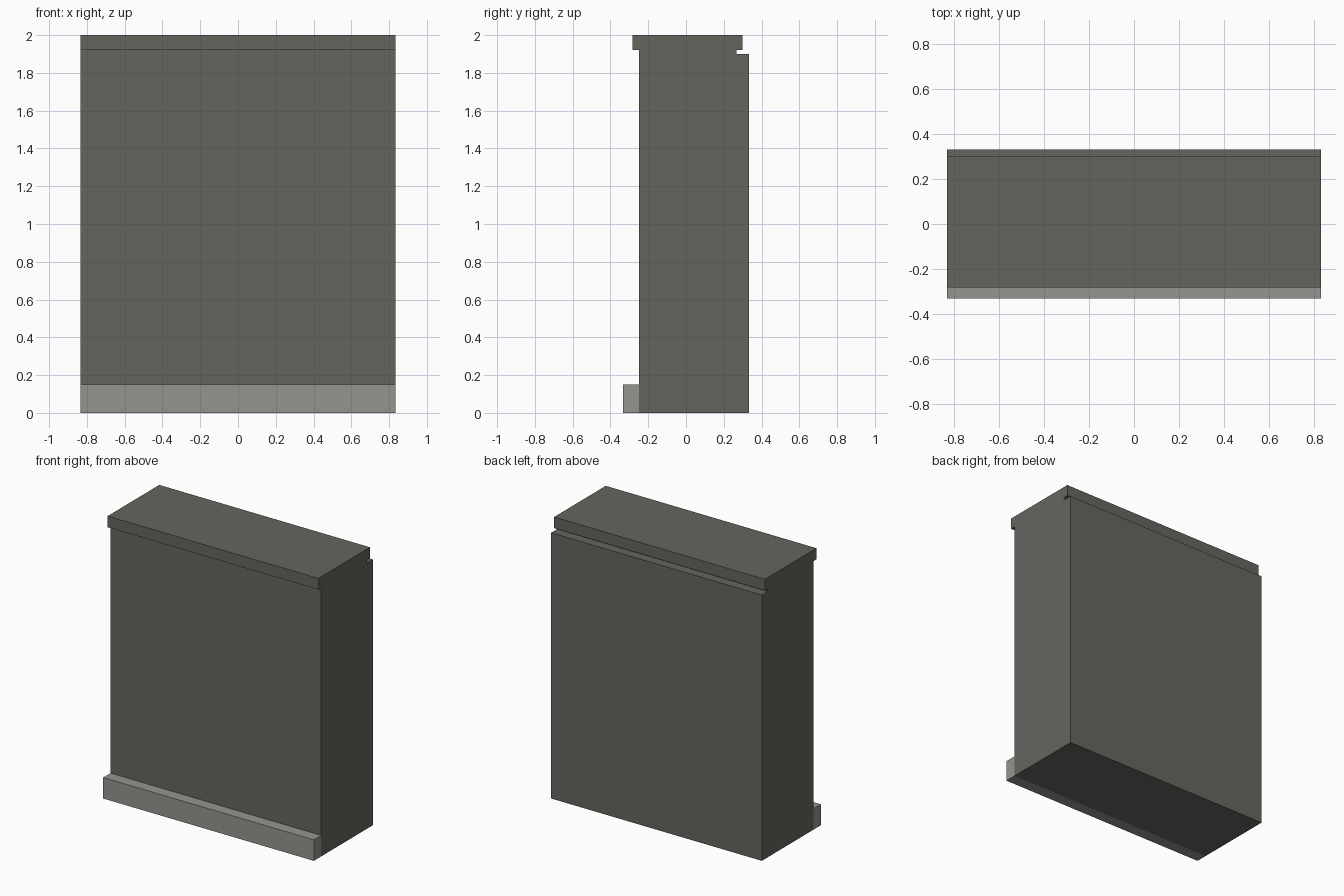
import bpy

if "Cube" in bpy.data.objects:
    bpy.data.objects.remove(bpy.data.objects["Cube"])


def srgb(r, g, b):
    lin = lambda c: ((c / 255 + 0.055) / 1.055) ** 2.4
    return (lin(r), lin(g), lin(b), 1.0)


def material(name, colour):
    m = bpy.data.materials.new(name)
    m.diffuse_color = colour
    m.use_nodes = True
    m.node_tree.nodes["Principled BSDF"].inputs["Base Color"].default_value = m.diffuse_color
    return m


dark = material("dark grey", srgb(101, 101, 95))
light = material("light grey", srgb(150, 148, 142))
HALF_WIDTH = 0.833


def slab(name, y0, y1, z0, z1, mat):
    """Full-width box spanning the given depth and height."""
    bpy.ops.mesh.primitive_cube_add(size=1)
    ob = bpy.context.object
    ob.name = name
    for v in ob.data.vertices:
        v.co.x *= 2 * HALF_WIDTH
        v.co.y = y1 if v.co.y > 0 else y0
        v.co.z = z1 if v.co.z > 0 else z0
    ob.data.materials.append(mat)
    return ob


# Main block and the slightly lower panel behind it
slab("cabinet_body", -0.25, 0.267, 0, 1.92, dark)
slab("back_panel", 0.267, 0.333, 0, 1.90, dark)
# Overhanging top slab
slab("top_cap", -0.283, 0.30, 1.92, 2.0, dark)
# Pale kerb along the foot of the front
slab("front_kerb", -0.333, -0.25, 0, 0.15, light)
